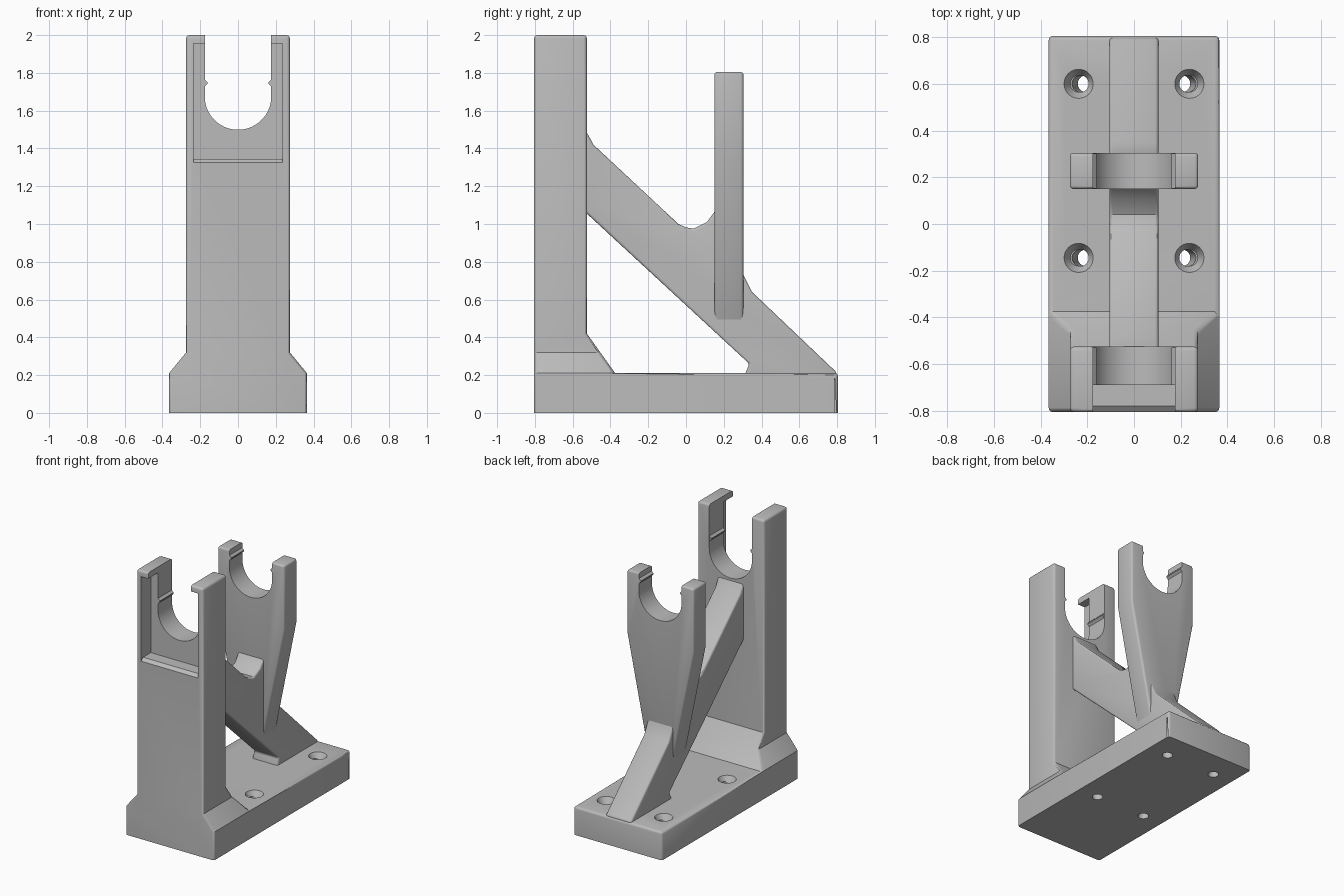
import bpy, bmesh, math
from mathutils import Matrix

cube = bpy.data.objects.get("Cube")
if cube:
    bpy.data.objects.remove(cube, do_unlink=True)

grey = bpy.data.materials.new("plain grey")
grey.use_nodes = True
grey.diffuse_color = (0.5, 0.5, 0.5, 1)
grey.node_tree.nodes["Principled BSDF"].inputs["Base Color"].default_value = (0.5, 0.5, 0.5, 1)


def finish_mesh(name, bm):
    bmesh.ops.recalc_face_normals(bm, faces=bm.faces)
    mesh = bpy.data.meshes.new(name)
    bm.to_mesh(mesh)
    bm.free()
    mesh.materials.append(grey)
    obj = bpy.data.objects.new(name, mesh)
    bpy.context.collection.objects.link(obj)
    return obj


def prism(name, pts, axis, lo, hi):
    """Extrude a profile: axis 'x' takes (y, z) points, axis 'y' takes (x, z)."""
    bm = bmesh.new()
    place = (lambda p, t: (t, p[0], p[1])) if axis == "x" else (lambda p, t: (p[0], t, p[1]))
    face = bm.faces.new([bm.verts.new(place(p, lo)) for p in pts])
    out = bmesh.ops.extrude_face_region(bm, geom=[face])
    shift = (hi - lo, 0, 0) if axis == "x" else (0, hi - lo, 0)
    verts = [v for v in out["geom"] if isinstance(v, bmesh.types.BMVert)]
    bmesh.ops.translate(bm, verts=verts, vec=shift)
    return finish_mesh(name, bm)


def cone(name, r1, r2, depth, matrix):
    bm = bmesh.new()
    bmesh.ops.create_cone(bm, cap_ends=True, segments=32, radius1=r1, radius2=r2,
                          depth=depth, matrix=matrix)
    return finish_mesh(name, bm)


def apply(obj, mod):
    bpy.context.view_layer.objects.active = obj
    bpy.ops.object.modifier_apply(modifier=mod.name)


def combine(obj, tool, operation="DIFFERENCE"):
    mod = obj.modifiers.new("combine", "BOOLEAN")
    mod.operation, mod.solver, mod.object = operation, "EXACT", tool
    apply(obj, mod)
    bpy.data.objects.remove(tool, do_unlink=True)


def round_edges(obj, width):
    mod = obj.modifiers.new("round", "BEVEL")
    mod.width, mod.segments = width, 3
    mod.limit_method, mod.angle_limit = "ANGLE", math.radians(60)
    apply(obj, mod)


def mirrored(half):
    """Close a right-hand outline into a symmetric one."""
    return half + [(-x, z) for x, z in reversed(half)]


def cut_cradle(obj, lo, hi):
    r, z = 0.176, 1.675
    arc = [(r * math.cos(a), z + r * math.sin(a))
           for a in (math.pi + math.pi * i / 36 for i in range(37))]
    combine(obj, prism("cradle_cutter", arc + [(r, 3), (-r, 3)], "y", lo, hi))


def snap_ridges(prefix, lo, hi):
    for side, s in (("left", 1), ("right", -1)):
        pts = [(0.19, 1.765), (0.176, 1.765), (0.161, 1.75), (0.161, 1.742),
               (0.176, 1.727), (0.19, 1.727)]
        prism(f"{prefix}_{side}_ridge", [(s * x, z) for x, z in pts], "y", lo, hi)


# Base and front post: front outline crossed with side outline
body = prism("base_and_front_post",
             mirrored([(0.365, -0.1), (0.365, 0.21), (0.275, 0.32), (0.275, 2)]),
             "y", -1, 1)
side = prism("side_outline", [(-0.805, -0.2), (0.805, -0.2), (0.805, 0.21), (-0.375, 0.21),
                              (-0.525, 0.42), (-0.525, 2), (-0.525, 2.2), (-0.805, 2.2)],
             "x", -1, 1)
# keep the side outline level with the post top
for v in side.data.vertices:
    v.co.z = min(v.co.z, 2.1)
combine(body, side, "INTERSECT")
round_edges(body, 0.018)
combine(body, prism("floor_cutter", [(-2, -1), (2, -1), (2, 0), (-2, 0)], "x", -1, 1))

# Recess in the front of the post, with a sloped sill and a lip on top
recess = prism("recess_cutter", [(-0.9, 1.25), (-0.805, 1.325), (-0.78, 1.345), (-0.69, 1.345),
                                 (-0.69, 1.955), (-0.9, 1.955)], "x", -0.235, 0.235)
combine(body, recess)
cut_cradle(body, -1, -0.4)
snap_ridges("front", -0.69, -0.528)

# Countersunk screw holes, leaning inward toward the underside
for sx in (1, -1):
    for y in (0.6, -0.145):
        lean = Matrix.Rotation(sx * math.atan(0.15), 4, "Y")
        shaft = Matrix.Translation((sx * 0.22, y, 0.105)) @ lean
        combine(body, cone("shaft_cutter", 0.036, 0.036, 0.6, shaft))
        combine(body, cone("sink_cutter", 0.036, 0.064, 0.05,
                           Matrix.Translation((sx * 0.237, y, 0.188))))

# Rear support: tapered fork
fork = prism("rear_support",
             mirrored([(0.098, 0.46), (0.275, 1.33), (0.275, 1.805)]), "y", 0.15, 0.304)
round_edges(fork, 0.015)
cut_cradle(fork, 0, 0.5)
snap_ridges("rear", 0.153, 0.301)

# Diagonal strut from the post, through the rear support, down to the base
strut = prism("diagonal_strut",
              [(-0.6, 1.485), (-0.525, 1.485), (-0.49, 1.42), (-0.04, 1.0), (0.0, 0.982),
               (0.04, 0.975), (0.11, 1.01), (0.155, 1.07), (0.2, 1.07), (0.3, 0.74),
               (0.35, 0.64), (0.8, 0.212), (0.78, 0.15), (0.315, 0.15), (0.315, 0.21),
               (0.335, 0.26), (-0.525, 1.055), (-0.6, 1.125)], "x", -0.105, 0.105)
round_edges(strut, 0.014)

# Smooth rounded areas, keep hard edges
bpy.ops.object.select_all(action="DESELECT")
for obj in bpy.context.collection.objects:
    if obj.type == "MESH":
        obj.select_set(True)
        bpy.context.view_layer.objects.active = obj
bpy.ops.object.shade_smooth_by_angle(angle=math.radians(30))
